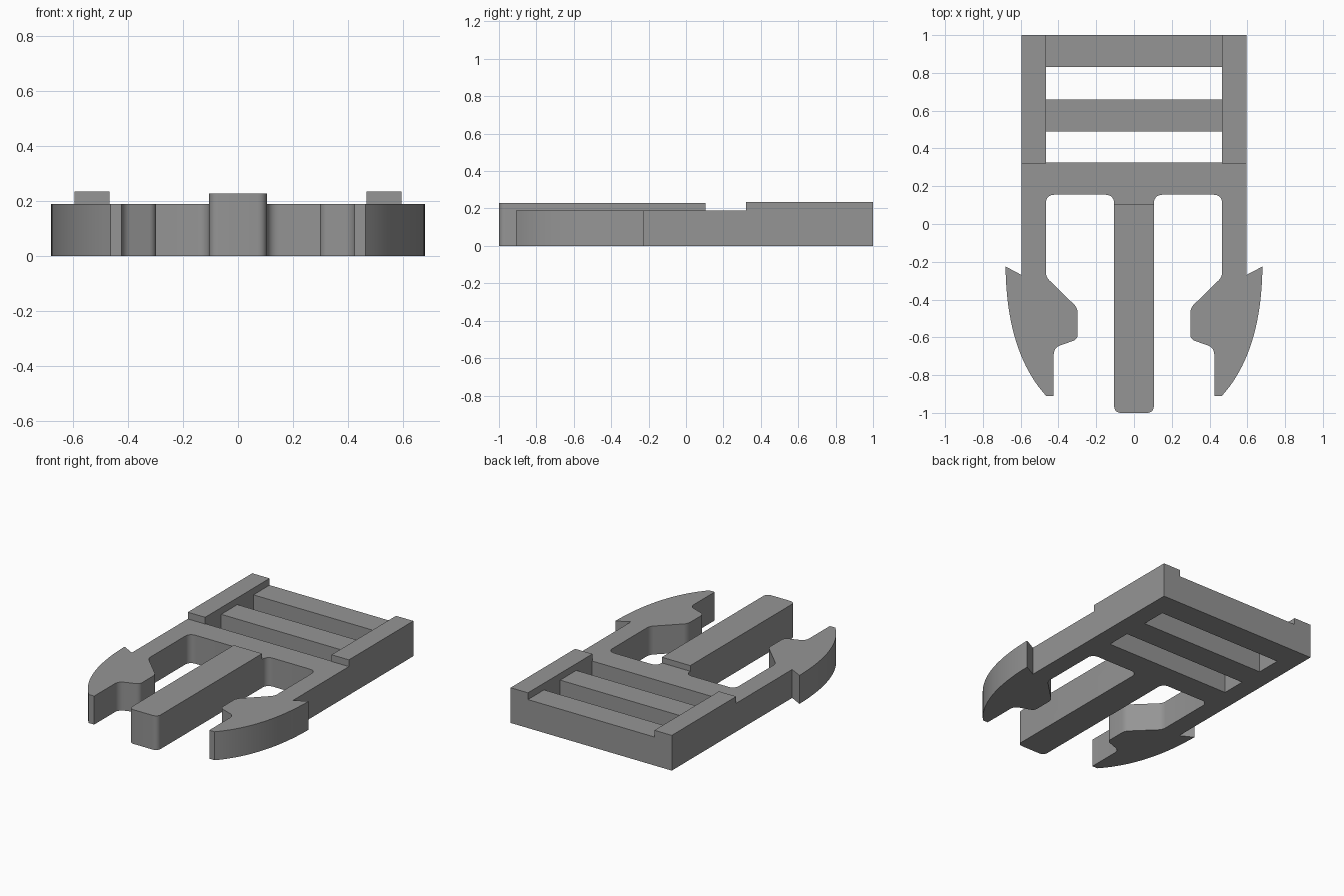
import bpy, bmesh, math
from mathutils import Vector

if "Cube" in bpy.data.objects:
    bpy.data.objects.remove(bpy.data.objects["Cube"])

BODY_TOP, TONGUE_TOP, RAIL_TOP = 0.19, 0.228, 0.235
TONGUE_X, RAIL_IN, RAIL_OUT = 0.105, 0.467, 0.595

grey = bpy.data.materials.new("plastic_grey")
grey.diffuse_color = (0.30, 0.30, 0.30, 1)
grey.use_nodes = True
grey.node_tree.nodes["Principled BSDF"].inputs["Base Color"].default_value = grey.diffuse_color


def fillet(prev, corner, nxt, length, steps=6):
    """Round a corner, starting and ending `length` away from it."""
    p, c, n = Vector(prev), Vector(corner), Vector(nxt)
    a, b = c + (p - c).normalized() * length, c + (n - c).normalized() * length
    return bezier(a, c, b, steps, 0.83)


def bezier(a, c, b, steps, w=1.0):
    """Rational quadratic curve from a to b, pulled towards c."""
    a, c, b = Vector(a), Vector(c), Vector(b)
    pts = []
    for i in range(steps + 1):
        t = i / steps
        k = ((1 - t) ** 2, 2 * t * (1 - t) * w, t * t)
        pts.append((a * k[0] + c * k[1] + b * k[2]) / sum(k))
    return pts


def rounded(corners):
    """Corners are (x, y, rounding length); the first and last stay sharp."""
    out = []
    for i, (x, y, r) in enumerate(corners):
        if r:
            out += fillet(corners[i - 1][:2], (x, y), corners[i + 1][:2], r)
        else:
            out.append(Vector((x, y)))
    return out


def mirrored(half):
    """Close a right-hand outline with its left-hand reflection."""
    return half + [Vector((-p.x, p.y)) for p in reversed(half)]


def prism(name, pts, z0, z1):
    bm = bmesh.new()
    face = bm.faces.new([bm.verts.new((p[0], p[1], z0)) for p in pts])
    ext = bmesh.ops.extrude_face_region(bm, geom=[face])
    top = [v for v in ext["geom"] if isinstance(v, bmesh.types.BMVert)]
    bmesh.ops.translate(bm, verts=top, vec=(0, 0, z1 - z0))
    bmesh.ops.recalc_face_normals(bm, faces=bm.faces[:])
    mesh = bpy.data.meshes.new(name)
    bm.to_mesh(mesh)
    bm.free()
    mesh.materials.append(grey)
    obj = bpy.data.objects.new(name, mesh)
    bpy.context.collection.objects.link(obj)
    return obj


def box(name, x0, x1, y0, y1, z0, z1):
    return prism(name, [(x0, y0), (x1, y0), (x1, y1), (x0, y1)], z0, z1)


def combine(target, other, operation):
    mod = target.modifiers.new(other.name, "BOOLEAN")
    mod.operation, mod.solver, mod.object = operation, "EXACT", other
    bpy.context.view_layer.objects.active = target
    bpy.ops.object.modifier_apply(modifier=mod.name)
    bpy.data.objects.remove(other)


# Frame, spring arms and barbed hooks in one outline
half = [Vector((RAIL_OUT, 1)), Vector((RAIL_OUT, -0.27))]
half += bezier((0.68, -0.225), (0.675, -0.68), (0.465, -0.91), 20)
half += rounded([
    (0.425, -0.91, 0), (0.425, -0.655, 0.035), (0.298, -0.61, 0.025),
    (0.298, -0.445, 0.025), (RAIL_IN, -0.28, 0.025), (RAIL_IN, 0.155, 0.045),
    (TONGUE_X, 0.155, 0.045), (TONGUE_X, 0.0, 0)])
buckle = prism("buckle_body", mirrored(half), 0, BODY_TOP)

# Strap slots
for y0, y1 in ((0.325, 0.49), (0.66, 0.83)):
    combine(buckle, box("slot_cutter", -RAIL_IN, RAIL_IN, y0, y1, -0.1, 0.4),
            "DIFFERENCE")

# Raised side rails
for s in (-1, 1):
    x0, x1 = sorted((s * RAIL_IN, s * RAIL_OUT))
    combine(buckle, box("side_rail", x0, x1, 0.32, 1, 0, RAIL_TOP), "UNION")

# Central guide tongue with rounded tip
tip = rounded([(TONGUE_X, 0.105, 0), (TONGUE_X, -1, 0.035), (0, -1, 0)])[:-1]
combine(buckle, prism("guide_tongue", mirrored(tip), 0, TONGUE_TOP), "UNION")

# Smooth curved walls, keep the edges crisp
bpy.ops.object.select_all(action="DESELECT")
buckle.select_set(True)
bpy.context.view_layer.objects.active = buckle
bpy.ops.object.shade_smooth_by_angle(angle=math.radians(25))
